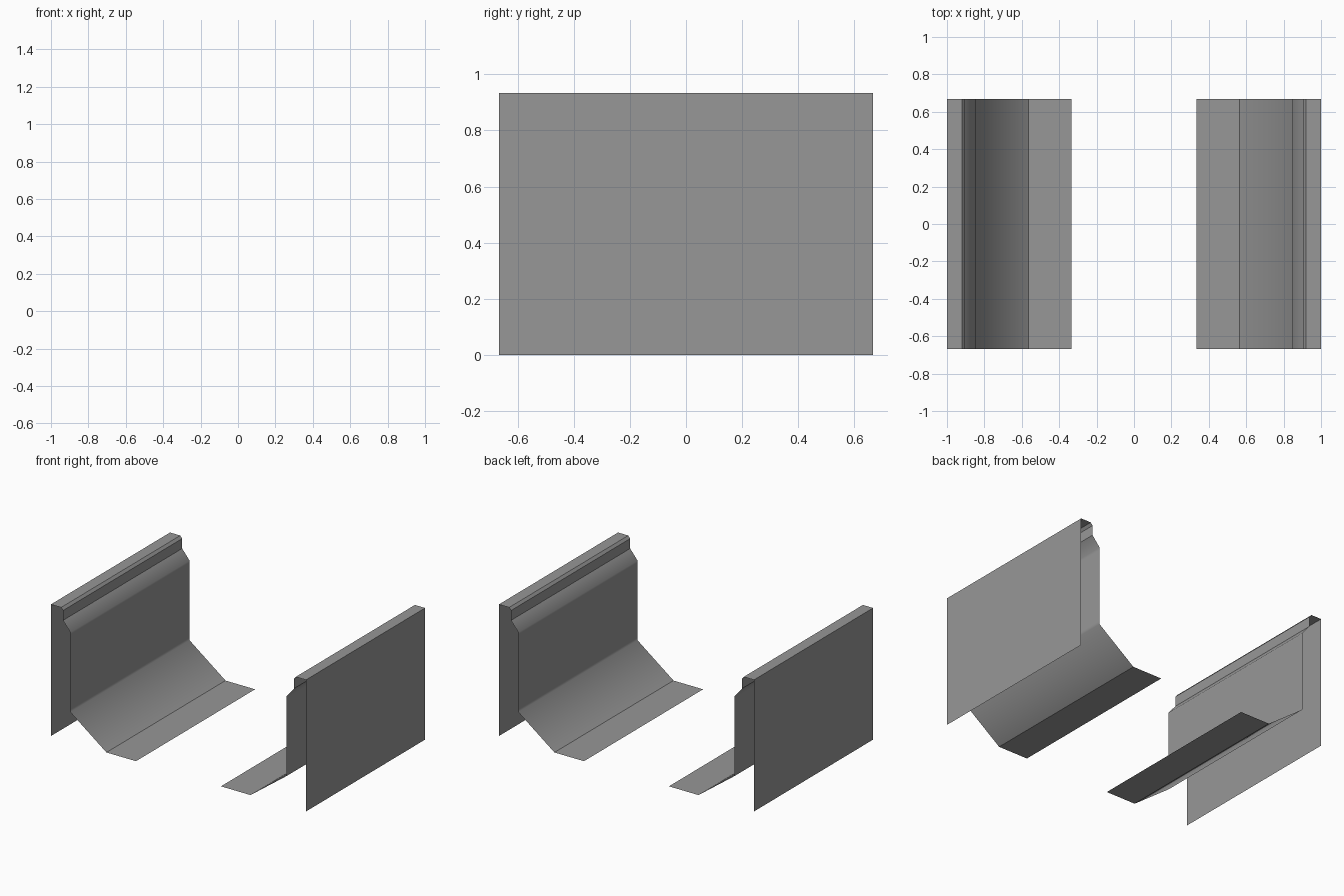
import bpy, bmesh

if "Cube" in bpy.data.objects:
    bpy.data.objects.remove(bpy.data.objects["Cube"])

HALF_DEPTH = 0.667

grey = bpy.data.materials.new("plain grey")
grey.diffuse_color = (0.31, 0.31, 0.31, 1.0)
grey.use_nodes = True
grey.node_tree.nodes["Principled BSDF"].inputs["Base Color"].default_value = grey.diffuse_color

# Cross-section of one wall: (x, z, sharp fold?)
PROFILE = [
    (1.0, 0.0, True),       # outer skin foot
    (1.0, 0.933, True),     # outer top edge
    (0.92, 0.933, True),    # inner top edge
    (0.905, 0.915, True),   # small chamfer
    (0.905, 0.845, True),   # lip foot
    (0.847, 0.775, False),  # cove foot
    (0.847, 0.755, False),
    (0.847, 0.235, False),
    (0.847, 0.21, False),   # wall foot
    (0.565, 0.0, True),     # ramp foot
    (0.333, 0.0, True),     # floor edge
]


def wall(name, side):
    """Open folded sheet running along y; side is -1 (left) or 1 (right)."""
    bm = bmesh.new()
    rows = [[bm.verts.new((side * x, y, z)) for y in (-HALF_DEPTH, HALF_DEPTH)]
            for x, z, _ in PROFILE]
    for (a, b), (c, d) in zip(rows, rows[1:]):
        face = bm.faces.new((a, b, d, c) if side > 0 else (a, c, d, b))
        face.smooth = True
    bm.normal_update()
    # Outward means away from the hollow: the outer skin faces its own side
    bm.faces.ensure_lookup_table()
    if bm.faces[0].normal.x * side < 0:
        bmesh.ops.reverse_faces(bm, faces=bm.faces[:])
    for (a, b), (_, _, sharp) in zip(rows, PROFILE):
        bm.edges.get((a, b)).smooth = not sharp
    mesh = bpy.data.meshes.new(name)
    bm.to_mesh(mesh)
    bm.free()
    mesh.materials.append(grey)
    obj = bpy.data.objects.new(name, mesh)
    bpy.context.collection.objects.link(obj)


wall("left_wall", -1)
wall("right_wall", 1)
